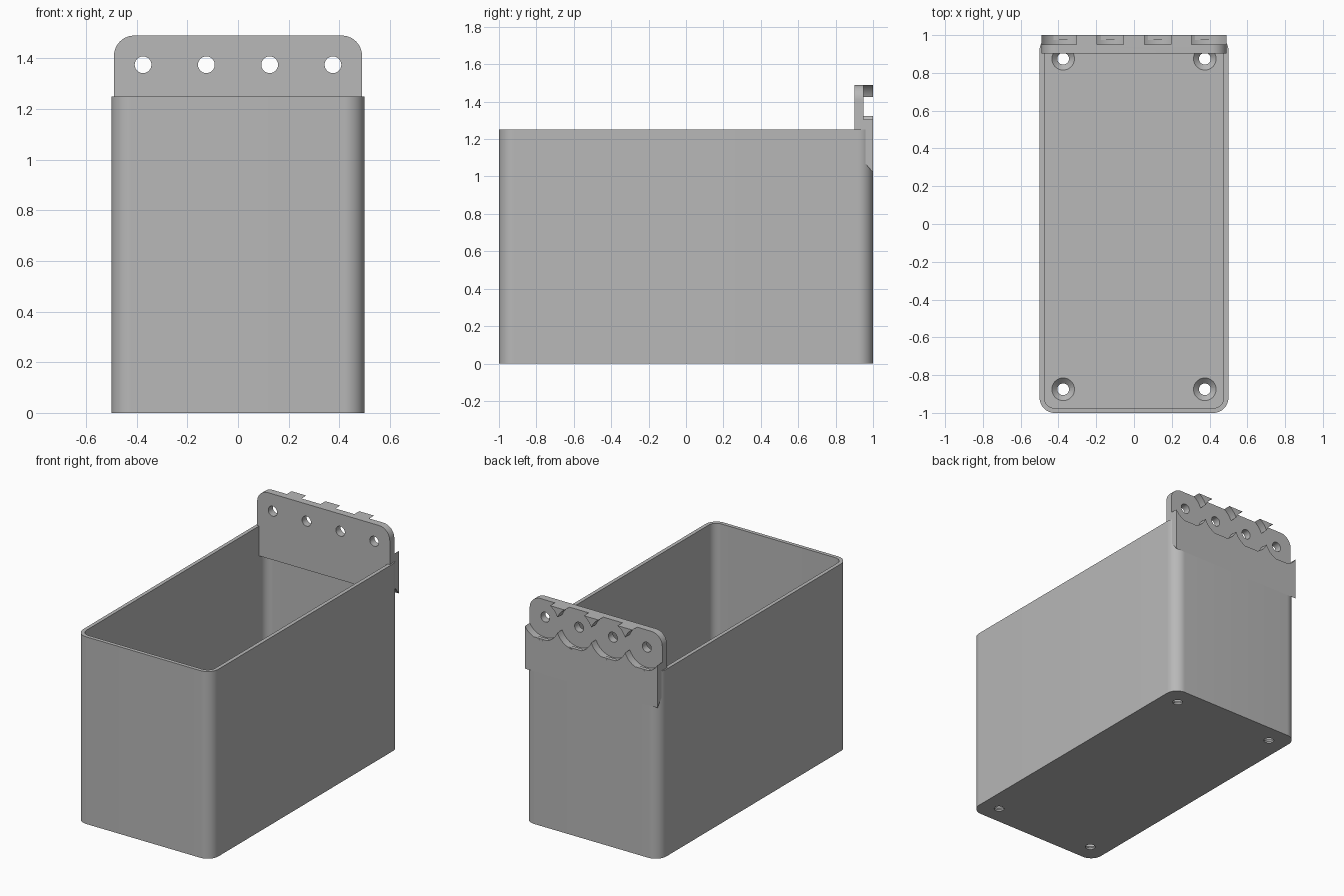
import bpy, bmesh
from math import radians, sin, cos
from mathutils import Vector

cube = bpy.data.objects.get("Cube")
if cube:
    bpy.data.objects.remove(cube, do_unlink=True)

grey = bpy.data.materials.new("plain grey")
grey.use_nodes = True
grey.diffuse_color = (0.48, 0.48, 0.48, 1)
grey.node_tree.nodes["Principled BSDF"].inputs["Base Color"].default_value = grey.diffuse_color


def finish(name, bm):
    bmesh.ops.recalc_face_normals(bm, faces=bm.faces)
    mesh = bpy.data.meshes.new(name)
    bm.to_mesh(mesh)
    bm.free()
    mesh.materials.append(grey)
    obj = bpy.data.objects.new(name, mesh)
    bpy.context.collection.objects.link(obj)
    return obj


def prism(name, outline, direction):
    """Extrude a closed outline of 3D points along a direction."""
    bm = bmesh.new()
    face = bm.faces.new([bm.verts.new(p) for p in outline])
    ext = bmesh.ops.extrude_face_region(bm, geom=[face])
    moved = [v for v in ext["geom"] if isinstance(v, bmesh.types.BMVert)]
    bmesh.ops.translate(bm, verts=moved, vec=Vector(direction))
    return finish(name, bm)


def cone(name, x, y, z0, z1, r0, r1):
    """Upright cone or cylinder from z0 to z1."""
    bm = bmesh.new()
    bmesh.ops.create_cone(bm, cap_ends=True, segments=40,
                          radius1=r0, radius2=r1, depth=z1 - z0)
    bmesh.ops.translate(bm, verts=bm.verts, vec=(x, y, (z0 + z1) / 2))
    return finish(name, bm)


def arc(cx, cy, r, start, end, steps=12):
    angles = [radians(start + (end - start) * i / steps) for i in range(steps + 1)]
    return [(cx + r * cos(a), cy + r * sin(a)) for a in angles]


def rounded_rect(hx, hy, r):
    x, y = hx - r, hy - r
    return (arc(x, y, r, 0, 90) + arc(-x, y, r, 90, 180)
            + arc(-x, -y, r, 180, 270) + arc(x, -y, r, 270, 360))


def cut(target, cutter):
    cutter.hide_render = True
    mod = target.modifiers.new("cut", "BOOLEAN")
    mod.operation = "DIFFERENCE"
    mod.solver = "EXACT"
    mod.object = cutter
    bpy.context.view_layer.objects.active = target
    bpy.ops.object.modifier_apply(modifier=mod.name)
    bpy.data.objects.remove(cutter, do_unlink=True)


def smooth(obj):
    bpy.ops.object.select_all(action="DESELECT")
    obj.select_set(True)
    bpy.context.view_layer.objects.active = obj
    bpy.ops.object.shade_smooth_by_angle(angle=radians(30))


RIM, WALL, FLOOR, CORNER = 1.25, 0.025, 0.04, 0.08

# Open bin with rounded upright corners
bin_body = prism("bin", [(x, y, 0) for x, y in rounded_rect(0.5, 1.0, CORNER)], (0, 0, RIM))
inner = rounded_rect(0.5 - WALL, 1.0 - WALL, CORNER - WALL)
cut(bin_body, prism("cavity", [(x, y, FLOOR) for x, y in inner], (0, 0, RIM)))

# Countersunk screw holes in the floor
for x in (-0.375, 0.375):
    for y in (-0.875, 0.875):
        cut(bin_body, cone("drill", x, y, -0.1, 0.1, 0.031, 0.031))
        cut(bin_body, cone("countersink", x, y, FLOOR - 0.03, FLOOR + 0.002, 0.03, 0.062))
smooth(bin_body)

# Hanging plate with rounded top corners
HX, TOP, FRONT, BACK, HOLE_Z = 0.49, 1.49, 0.902, 1.0005, 1.375
shape = (arc(HX - 0.08, TOP - 0.08, 0.08, 0, 90) + arc(0.08 - HX, TOP - 0.08, 0.08, 90, 180)
         + [(-HX, 1.0), (HX, 1.0)])
plate = prism("hanging_plate", [(x, FRONT, z) for x, z in shape], (0, BACK - FRONT, 0))

# Sloped underside of the plate
under = [(0.8, 0.9), (0.8, 1.05), (FRONT, 1.05), (0.955, 1.075), (1.01, 1.008), (1.01, 0.9)]
cut(plate, prism("underside", [(-0.6, y, z) for y, z in under], (1.2, 0, 0)))

# Overlapping round recesses in the back, each with a hole through it
for i in range(4):
    x = -0.375 + 0.25 * i
    for radius, start in ((0.135, 0.95), (0.033, 0.8)):
        ring = arc(x, HOLE_Z, radius, 0, 360, 48)[:-1]
        cut(plate, prism("bore", [(px, start, pz) for px, pz in ring], (0, 0.3, 0)))
smooth(plate)
